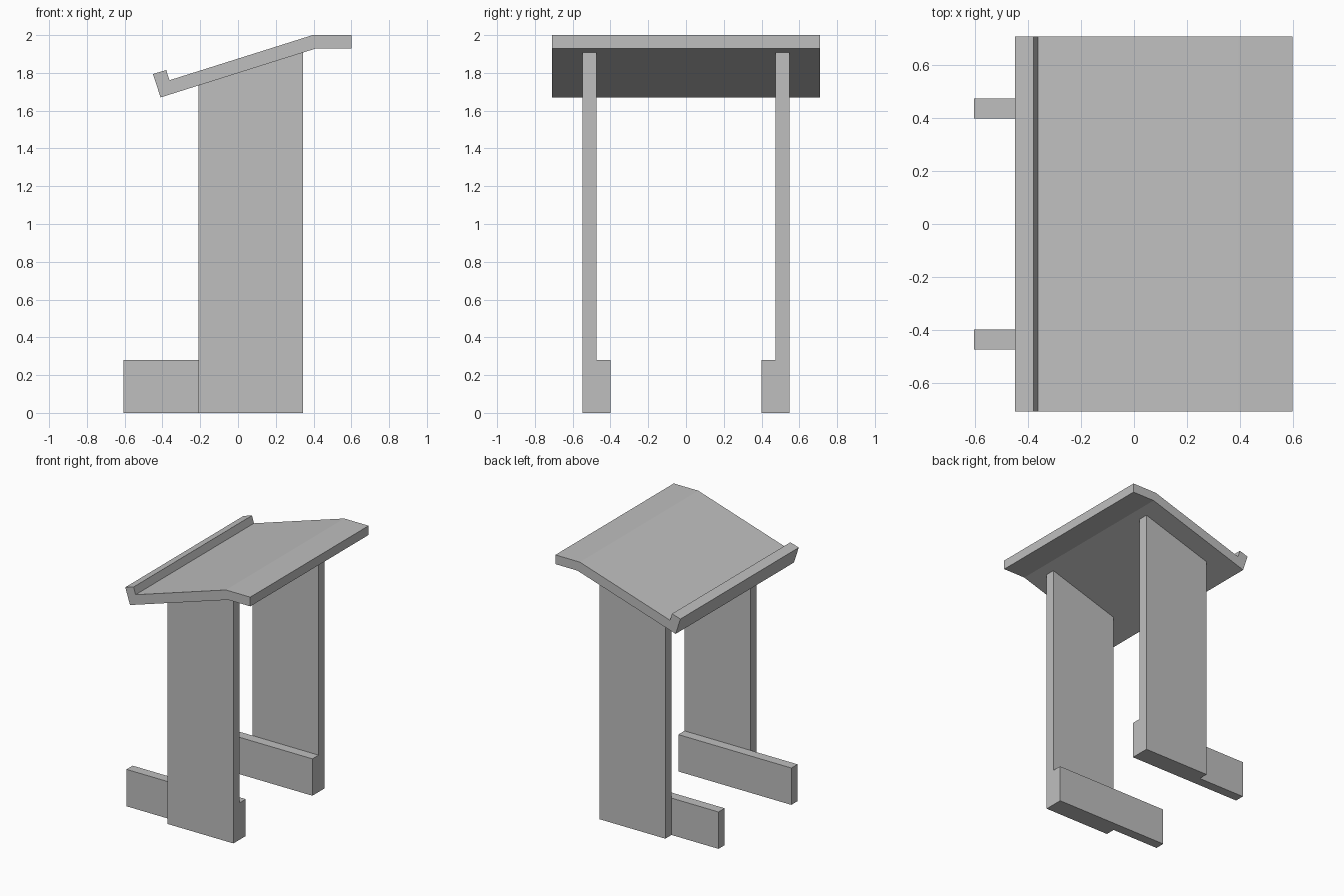
import bpy

cube = bpy.data.objects.get("Cube")
if cube:
    bpy.data.objects.remove(cube, do_unlink=True)

# Single plain grey finish
grey = bpy.data.materials.new("plain grey")
grey.use_nodes = True
colour = (0.52, 0.52, 0.52, 1)
grey.diffuse_color = colour
grey.node_tree.nodes["Principled BSDF"].inputs["Base Color"].default_value = colour


def extrude_profile(name, profile, y0, y1):
    """Solid made by sweeping an x-z outline (counter-clockwise) from y0 to y1."""
    n = len(profile)
    verts = [(x, y, z) for y in (y0, y1) for x, z in profile]
    faces = [tuple(range(n)), tuple(reversed(range(n, 2 * n)))]
    for i in range(n):
        j = (i + 1) % n
        faces.append((j, i, i + n, j + n))
    mesh = bpy.data.meshes.new(name)
    mesh.from_pydata(verts, [], faces)
    mesh.materials.append(grey)
    obj = bpy.data.objects.new(name, mesh)
    bpy.context.collection.objects.link(obj)
    return obj


# Sloping desk top with a book lip and a level shelf
desk = [(-0.41, 1.67), (0.415, 1.93), (0.6, 1.93), (0.6, 2.0),
        (0.395, 2.0), (-0.363, 1.761), (-0.38, 1.815), (-0.45, 1.794)]
extrude_profile("desk_top", desk, -0.71, 0.71)

# Upright panels cut to the slope of the desk, with feet on their inner sides
back, front, toe = 0.345, -0.21, -0.605
panel = [(front, 0), (back, 0), (back, 1.908), (front, 1.733)]
foot = [(toe, 0), (back, 0), (back, 0.28), (toe, 0.28)]
inner, joint, outer = 0.4, 0.474, 0.548
for side, s in (("left", 1), ("right", -1)):
    extrude_profile(side + "_panel", panel, *sorted((s * joint, s * outer)))
    extrude_profile(side + "_foot", foot, *sorted((s * inner, s * joint)))
